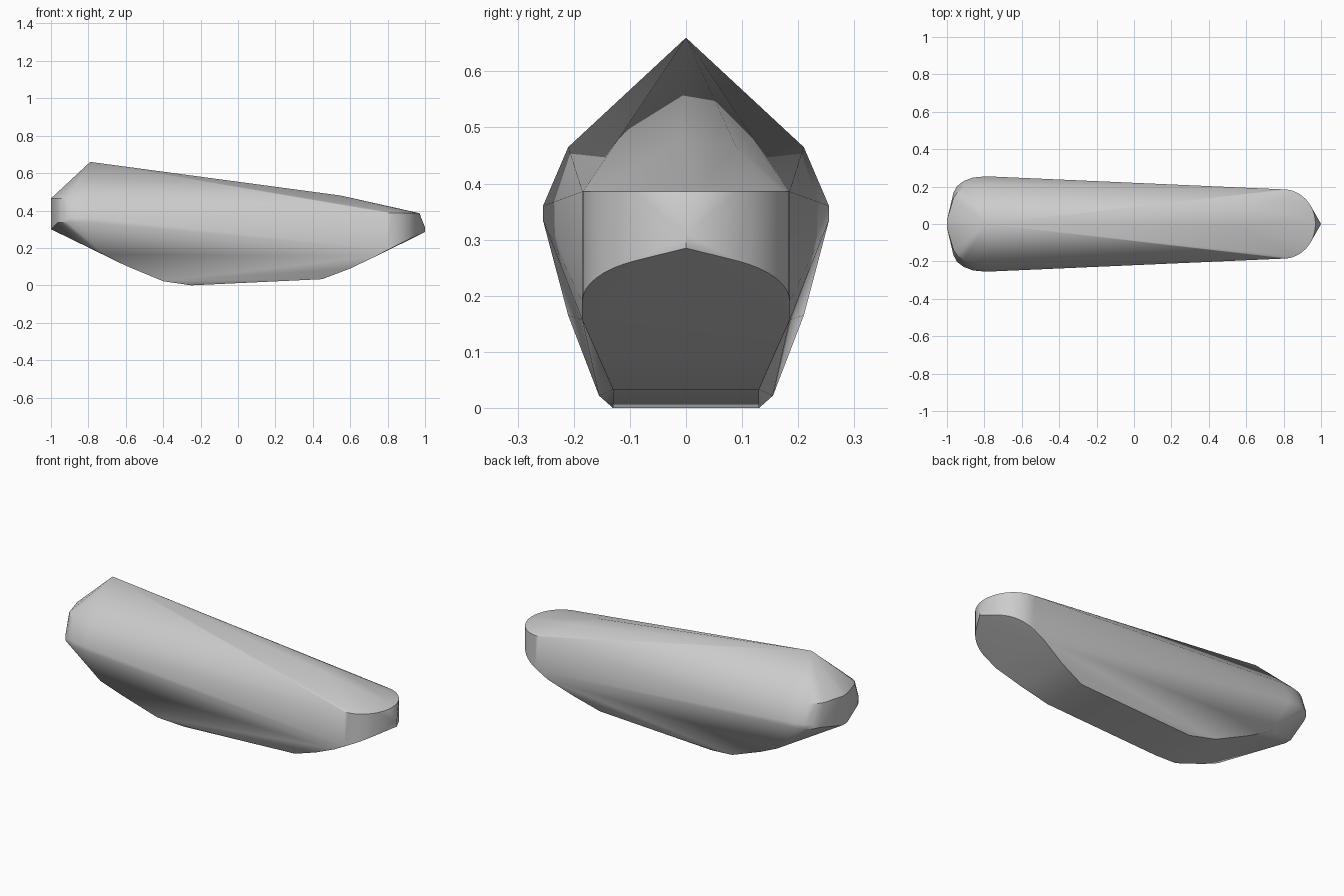
import bpy, bmesh, math

cube = bpy.data.objects.get("Cube")
if cube:
    bpy.data.objects.remove(cube, do_unlink=True)

grey = bpy.data.materials.new("plain grey")
grey.use_nodes = True
grey.diffuse_color = (0.6, 0.6, 0.6, 1)
grey.node_tree.nodes["Principled BSDF"].inputs["Base Color"].default_value = (0.6, 0.6, 0.6, 1)

# Peak, uneven top ridge, and pointed tip on the centre line
points = [(-0.79, 0, 0.66), (0.55, -0.01, 0.48), (0.6, 0.09, 0.465),
          (1, 0, 0.31), (1, 0, 0.285)]

# Rounded end: a vertical wall with a level rim above a sloping underside
STEPS = 24
for i in range(STEPS + 1):
    a = math.pi * (i / STEPS - 0.5)
    x = 0.8 + 0.17 * math.cos(a)
    y = 0.185 * math.sin(a)
    points += [(x, y, 0.386), (x, y, 0.19 + (x - 0.8) * 0.49)]

# Blunt end: upper rim and widest belt, both bowed outwards
blunt = [(-0.79, 1.0), (-0.86, 0.975), (-0.91, 0.9), (-0.945, 0.8), (-0.965, 0.66)]
# Lower flank stations, mirrored across the centre line
flank = [(-0.72, 0.21, 0.165), (-0.6, 0.185, 0.105), (-0.4, 0.155, 0.022),
         (-0.25, 0.13, 0), (0.45, 0.13, 0.033), (0.6, 0.155, 0.09), (0.74, 0.185, 0.157)]
for side in (-1, 1):
    for x, w in blunt:
        points += [(x, side * 0.21 * w, 0.465),
                   (x, side * 0.255 * w, 0.36), (x, side * 0.255 * w, 0.335)]
    points += [(x, side * y, z) for x, y, z in flank]
    points += [(-1, side * 0.02, 0.465), (-1, side * 0.02, 0.3)]

# Taut skin around all stations
bm = bmesh.new()
for p in points:
    bm.verts.new(p)
result = bmesh.ops.convex_hull(bm, input=bm.verts[:])
loose = {v for v in bm.verts if not v.link_faces}
bmesh.ops.delete(bm, geom=list(loose), context="VERTS")
bmesh.ops.remove_doubles(bm, verts=bm.verts[:], dist=0.0005)
bmesh.ops.recalc_face_normals(bm, faces=bm.faces[:])
mesh = bpy.data.meshes.new("faceted_body")
bm.to_mesh(mesh)
bm.free()
mesh.materials.append(grey)

body = bpy.data.objects.new("faceted_body", mesh)
bpy.context.collection.objects.link(body)
bpy.ops.object.select_all(action="DESELECT")
body.select_set(True)
bpy.context.view_layer.objects.active = body
bpy.ops.object.shade_smooth_by_angle(angle=math.radians(30))
